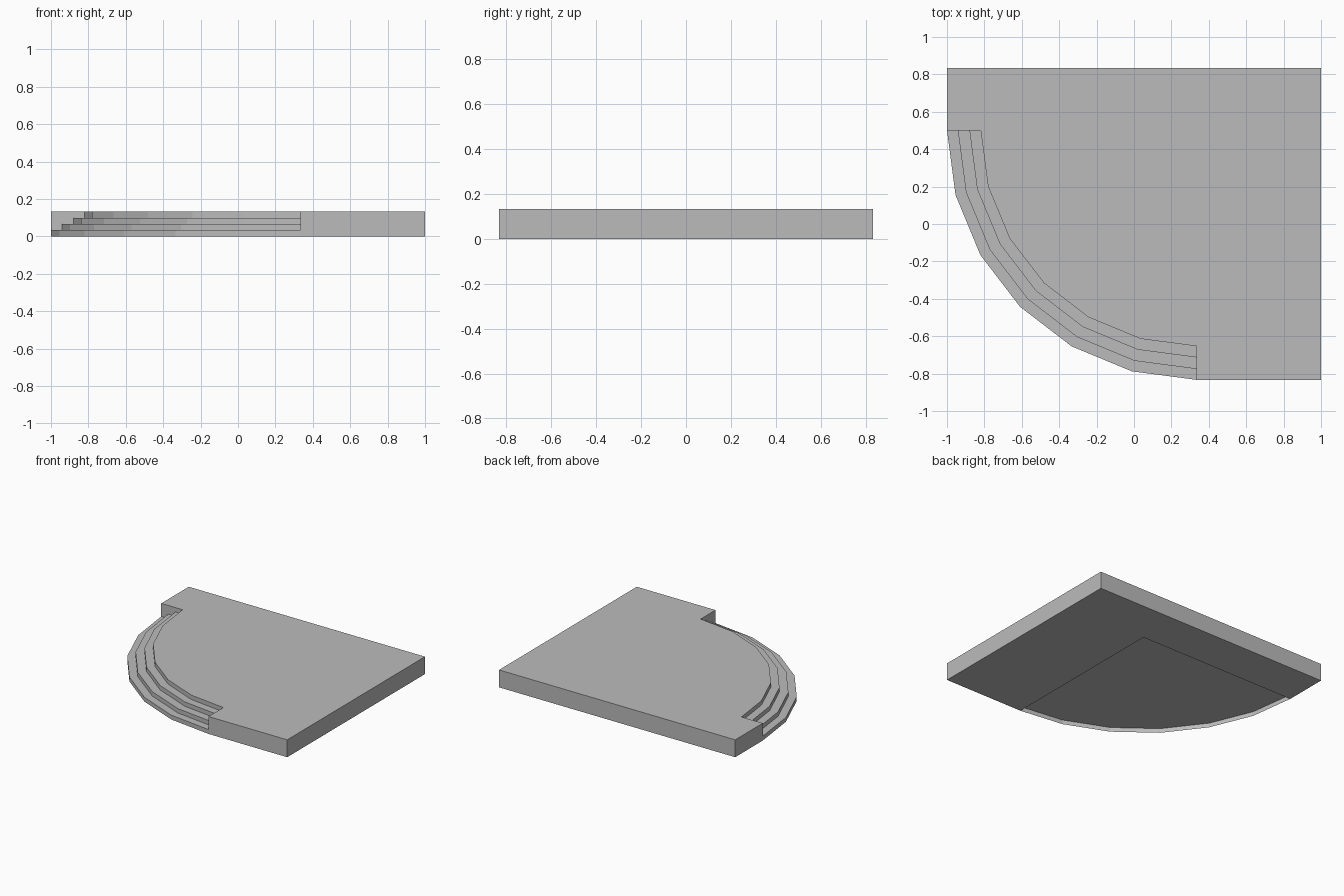
import bpy
import bmesh
from math import cos, sin, pi

cube = bpy.data.objects.get("Cube")
if cube:
    bpy.data.objects.remove(cube, do_unlink=True)

# Main dimensions
CENTER = (1 / 3, 0.5)
HALF_X, HALF_Y = 1.0, 0.833
RADII = (1.333, 1.275, 1.213, 1.153)
RISE = 0.0333
SEGMENTS = 6

grey = bpy.data.materials.new("stone grey")
grey.use_nodes = True
colour = (0.5, 0.5, 0.5, 1)
grey.diffuse_color = colour
grey.node_tree.nodes["Principled BSDF"].inputs["Base Color"].default_value = colour


def arc(radius):
    """Quarter arc from the left end round to the front end."""
    angles = [pi + pi / 2 * i / SEGMENTS for i in range(SEGMENTS + 1)]
    return [(CENTER[0] + radius * cos(a), CENTER[1] + radius * sin(a)) for a in angles]


def slab(name, outline, bottom, height, hollow=False):
    """Flat-shaded slab; a hollow one loses every face at its first bottom corner."""
    bm = bmesh.new()
    verts = [bm.verts.new((x, y, bottom)) for x, y in outline]
    base = bm.faces.new(verts)
    top = bmesh.ops.extrude_face_region(bm, geom=[base], use_keep_orig=True)
    raised = [v for v in top["geom"] if isinstance(v, bmesh.types.BMVert)]
    bmesh.ops.translate(bm, verts=raised, vec=(0, 0, height))
    bmesh.ops.recalc_face_normals(bm, faces=bm.faces)
    if hollow:
        bmesh.ops.delete(bm, geom=[verts[0]], context="VERTS")
    mesh = bpy.data.meshes.new(name)
    bm.to_mesh(mesh)
    bm.free()
    mesh.materials.append(grey)
    bpy.context.collection.objects.link(bpy.data.objects.new(name, mesh))


# L-shaped platform wrapping round the back and side of the steps
corners = [CENTER, (CENTER[0], -HALF_Y), (HALF_X, -HALF_Y), (HALF_X, HALF_Y),
           (-HALF_X, HALF_Y), (-HALF_X, CENTER[1])]
slab("platform", corners, 0, RISE * len(RADII))

# Stacked quarter-round steps: a tread and curved riser each, open underneath
for i, radius in enumerate(RADII):
    slab(f"step_{i + 1}", [CENTER] + arc(radius), RISE * i, RISE, hollow=True)
